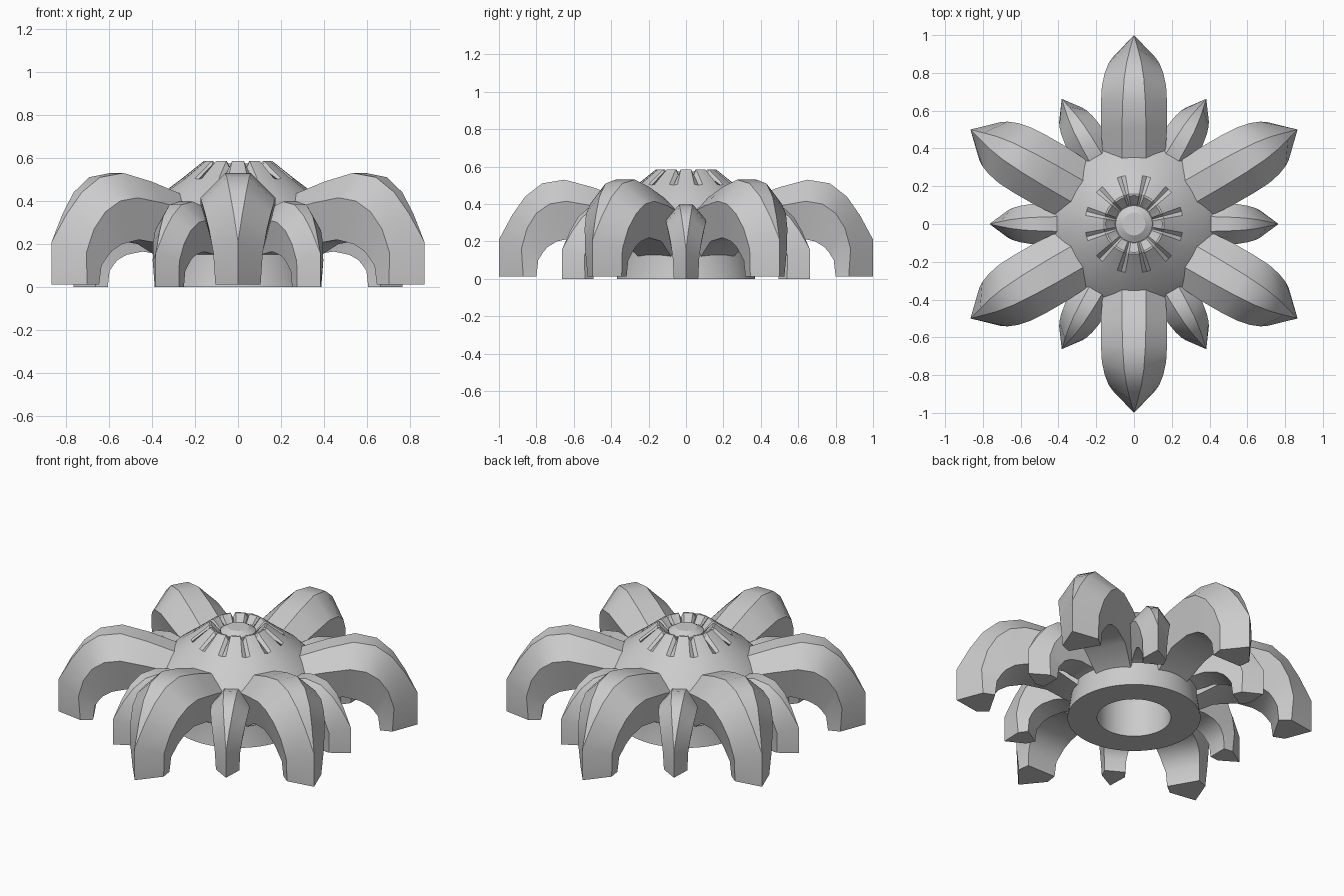
import bpy, bmesh
from math import sin, cos, pi, radians

cube = bpy.data.objects.get("Cube")
if cube:
    bpy.data.objects.remove(cube, do_unlink=True)

stone = bpy.data.materials.new("pale_grey")
stone.use_nodes = True
GREY = (0.6, 0.6, 0.6, 1)
stone.diffuse_color = GREY
stone.node_tree.nodes["Principled BSDF"].inputs["Base Color"].default_value = GREY


def finish(bm, name, angle):
    """Turn a bmesh into a shaded object."""
    bmesh.ops.remove_doubles(bm, verts=bm.verts, dist=0.0005)
    bmesh.ops.recalc_face_normals(bm, faces=bm.faces)
    mesh = bpy.data.meshes.new(name)
    bm.to_mesh(mesh)
    bm.free()
    mesh.materials.append(stone)
    ob = bpy.data.objects.new(name, mesh)
    bpy.context.collection.objects.link(ob)
    bpy.ops.object.select_all(action='DESELECT')
    ob.select_set(True)
    bpy.context.view_layer.objects.active = ob
    bpy.ops.object.shade_smooth_by_angle(angle=radians(angle))
    return ob


def bridge(bm, rings, closed=False):
    """Join consecutive vertex loops with quads."""
    pairs = list(zip(rings, rings[1:] + (rings[:1] if closed else [])))
    for a, b in pairs[:len(rings) if closed else None]:
        for i in range(len(a)):
            j = (i + 1) % len(a)
            bm.faces.new((a[i], a[j], b[j], b[i]))


# Petal sections: ridge (r, z, half width), flank (r, z, half width), underside
SECTIONS = [
    ((1.0, .0, .0), (.87, .0, .105), (.8, .0, .095)),
    ((1.0, .21, .0), (.88, .16, .115), (.79, .1, .1)),
    ((.93, .34, .02), (.85, .27, .135), (.765, .14, .11)),
    ((.86, .44, .038), (.8, .35, .155), (.74, .17, .115)),
    ((.77, .51, .052), (.73, .4, .17), (.69, .2, .12)),
    ((.65, .53, .06), (.64, .415, .175), (.6, .22, .12)),
    ((.5, .49, .064), (.5, .39, .175), (.47, .2, .12)),
    ((.28, .41, .064), (.3, .34, .16), (.32, .11, .1)),
]


def petal(name, angle, tip, r_scale, w_scale, z_scale, base):
    bm = bmesh.new()
    c, s = cos(angle), sin(angle)

    def vert(point, side):
        r = tip - (1 - point[0]) * r_scale
        w = point[2] * w_scale * side
        z = max(base, point[1] * z_scale)
        return bm.verts.new((r * c - w * s, r * s + w * c, z))

    rings = []
    for ridge, flank, under in SECTIONS:
        rings.append([vert(p, 1) for p in (ridge, flank, under)]
                     + [vert(p, -1) for p in (under, flank, ridge)])
    bridge(bm, rings)
    bm.faces.new(rings[0])
    bm.faces.new(rings[-1])
    return finish(bm, name, 32)


for k in range(6):
    petal(f"large_petal_{k + 1}", radians(30 + 60 * k), 1.0, 1.0, 1.0, 1.0, .012)
    petal(f"small_petal_{k + 1}", radians(60 * k), .765, .8, .62, .75, 0)

# Hub: hollow foot, flared skirt, and a conical crown with tapering notches
PROFILE = [(.205, .35), (.205, 0), (.37, 0), (.35, .13), (.36, .28), (.43, .355),
           (.36, .43), (.26, .505), (.16, .585), (.15, .585), (.1, .53)]
NOTCH = {7: .004, 8: .03, 9: .03}
SEGS = 72
bm = bmesh.new()
rings = []
for n, (r, z) in enumerate(PROFILE):
    ring = []
    for i in range(SEGS):
        a = 2 * pi * i / SEGS
        drop = NOTCH.get(n, 0) if i % 6 == 3 else 0
        ring.append(bm.verts.new((r * cos(a), r * sin(a), z - drop)))
    rings.append(ring)
bridge(bm, rings)
bm.faces.new(rings[0])
bm.faces.new(rings[-1])
finish(bm, "hub", 28)

# Central button in the crown recess
bm = bmesh.new()
rings = [[bm.verts.new((r * cos(2 * pi * i / 32), r * sin(2 * pi * i / 32), z)) for i in range(32)]
         for r, z in ((.098, .5), (.098, .55), (.06, .573))]
bridge(bm, rings)
bm.faces.new(rings[0])
bm.faces.new(rings[-1])
finish(bm, "center_button", 28)
